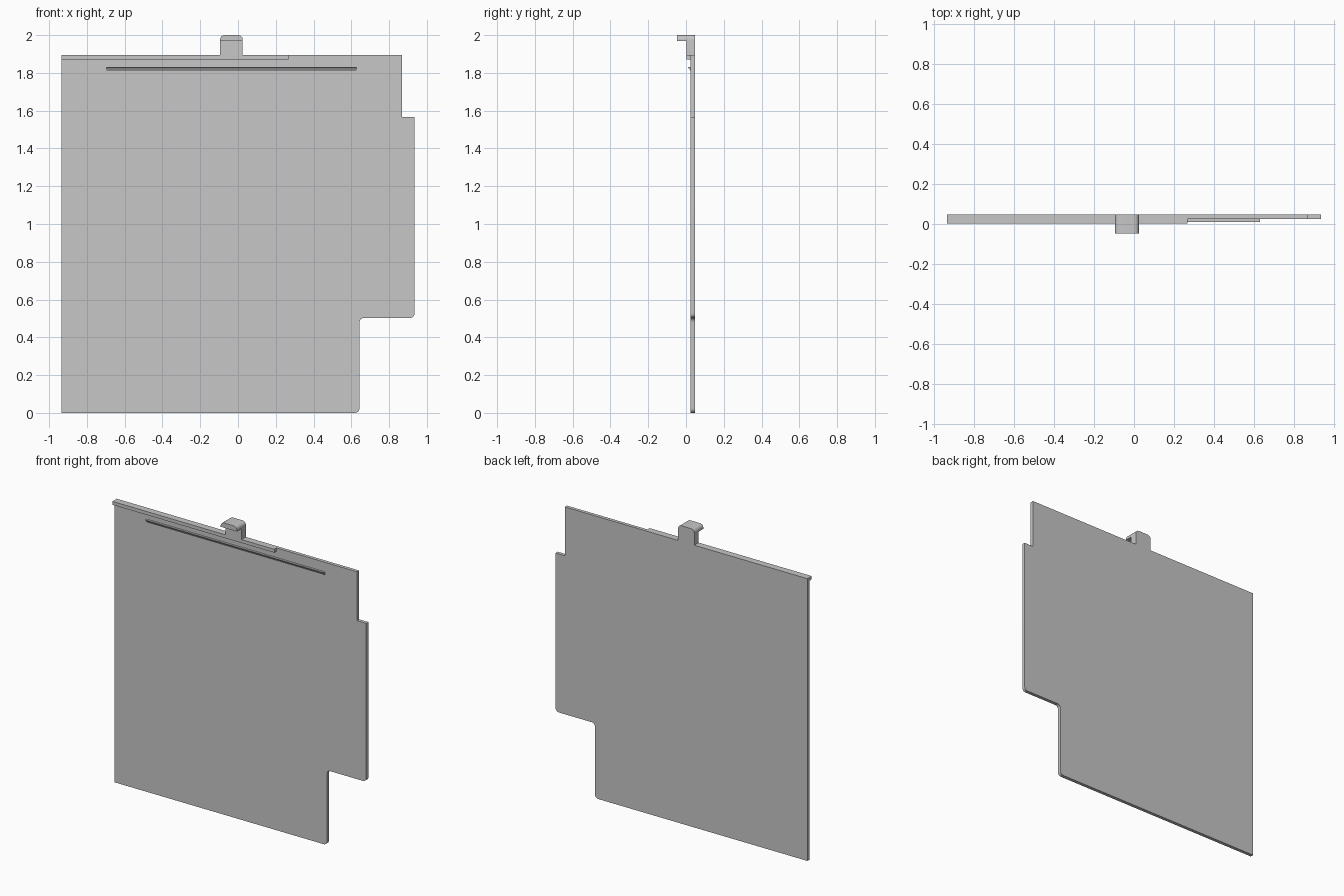
import bpy, bmesh
from math import sin, cos, pi
from mathutils import Vector

cube = bpy.data.objects.get("Cube")
if cube:
    bpy.data.objects.remove(cube, do_unlink=True)

grey = bpy.data.materials.new("plain_grey")
grey.use_nodes = True
colour = (0.57, 0.57, 0.57, 1)
grey.diffuse_color = colour
grey.node_tree.nodes["Principled BSDF"].inputs["Base Color"].default_value = colour


def rounded(points, steps=6):
    """Outline from (u, v, radius) corners, with right-angle corners filleted."""
    out = []
    for i, (u, v, r) in enumerate(points):
        p = Vector((u, v))
        if not r:
            out.append(p)
            continue
        a = (Vector(points[i - 1][:2]) - p).normalized()
        b = (Vector(points[(i + 1) % len(points)][:2]) - p).normalized()
        centre = p + (a + b) * r
        for k in range(steps + 1):
            t = k / steps * pi / 2
            out.append(centre - b * r * cos(t) - a * r * sin(t))
    return out


def extrude(name, outline, start, end, axis="y"):
    """Prism: an xz outline swept along y, or a yz outline swept along x."""
    place = (lambda p, d: (p.x, d, p.y)) if axis == "y" else (lambda p, d: (d, p.x, p.y))
    bm = bmesh.new()
    face = bm.faces.new([bm.verts.new(place(p, start)) for p in outline])
    step = Vector(place(Vector((0, 0)), end - start))
    new = bmesh.ops.extrude_face_region(bm, geom=[face])["geom"]
    bmesh.ops.translate(bm, vec=step, verts=[g for g in new if isinstance(g, bmesh.types.BMVert)])
    bmesh.ops.recalc_face_normals(bm, faces=bm.faces)
    mesh = bpy.data.meshes.new(name)
    bm.to_mesh(mesh)
    bm.free()
    mesh.materials.append(grey)
    obj = bpy.data.objects.new(name, mesh)
    bpy.context.collection.objects.link(obj)
    bpy.ops.object.select_all(action="DESELECT")
    obj.select_set(True)
    bpy.context.view_layer.objects.active = obj
    bpy.ops.object.shade_smooth_by_angle()
    return obj


BACK, FRONT, LIP = 0.048, 0.025, 0.002
LEFT, RIGHT, TOP = -0.935, 0.935, 1.895

# Stepped main panel with filleted lower corners
extrude("panel", rounded([
    (LEFT, 0, 0), (0.643, 0, 0.024), (0.643, 0.503, 0.024), (RIGHT, 0.503, 0.024),
    (RIGHT, 1.567, 0), (0.867, 1.567, 0), (0.867, TOP, 0), (LEFT, TOP, 0)]), FRONT, BACK)

# Raised lip along the top edge
extrude("top_lip", rounded([
    (LEFT, 1.872, 0), (0.268, 1.872, 0), (0.268, TOP, 0), (LEFT, TOP, 0)]), LIP, FRONT)

# Finger ridge: flat on top, sloping back underneath
extrude("finger_ridge", rounded([
    (FRONT, 1.831, 0), (0.011, 1.831, 0), (0.011, 1.829, 0), (0.019, 1.819, 0),
    (FRONT, 1.809, 0)]), -0.695, 0.628, "x")

# Tab stem and forward hook, both with rounded upper corners
x0, x1 = -0.095, 0.025
extrude("tab_stem", rounded([
    (x0, TOP, 0), (x1, TOP, 0), (x1, 2, 0.024), (x0, 2, 0.024)]), LIP, BACK)
extrude("tab_hook", rounded([
    (x0, 1.968, 0), (x1, 1.968, 0), (x1, 2, 0.024), (x0, 2, 0.024)]), -BACK, LIP)
